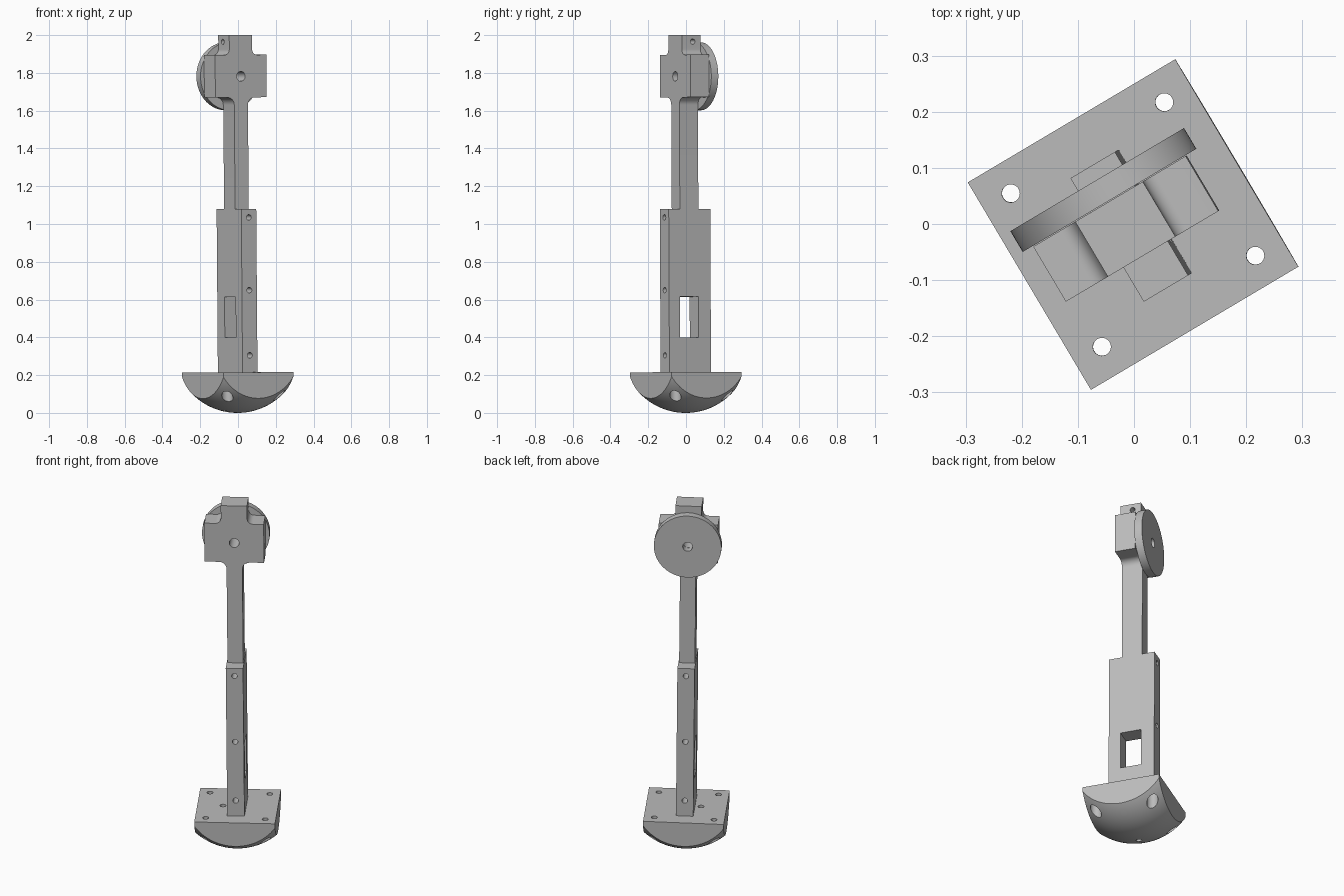
import bpy, bmesh, math
from mathutils import Matrix, Vector

old = bpy.data.objects.get("Cube")
if old:
    bpy.data.objects.remove(old, do_unlink=True)

grey = bpy.data.materials.new("plain grey")
grey.use_nodes = True
grey.diffuse_color = (0.5, 0.5, 0.5, 1)
grey.node_tree.nodes["Principled BSDF"].inputs["Base Color"].default_value = (0.5, 0.5, 0.5, 1)

# The whole assembly is turned about z and leans very slightly
PLACE = Matrix.Rotation(math.radians(30.7), 4, 'Z') @ Matrix.Rotation(-0.009, 4, 'Y')
AXIS = {'X': Matrix.Rotation(math.pi / 2, 4, 'Y'),
        'Y': Matrix.Rotation(math.pi / 2, 4, 'X'),
        'Z': Matrix.Identity(4)}


def make(name, bm):
    bmesh.ops.recalc_face_normals(bm, faces=bm.faces)
    mesh = bpy.data.meshes.new(name)
    bm.to_mesh(mesh)
    bm.free()
    mesh.materials.append(grey)
    ob = bpy.data.objects.new(name, mesh)
    bpy.context.collection.objects.link(ob)
    return ob


def box(name, lo, hi):
    bm = bmesh.new()
    lo, hi = Vector(lo), Vector(hi)
    m = Matrix.Translation((lo + hi) / 2) @ Matrix.Diagonal((*(hi - lo), 1))
    bmesh.ops.create_cube(bm, size=1, matrix=m)
    return make(name, bm)


def cylinder(name, centre, radius, length, axis, sides=32):
    bm = bmesh.new()
    bmesh.ops.create_cone(bm, cap_ends=True, segments=sides, radius1=radius, radius2=radius,
                          depth=length, matrix=Matrix.Translation(centre) @ AXIS[axis])
    return make(name, bm)


def combine(ob, tools, operation='DIFFERENCE'):
    """Apply boolean tools to an object and remove them."""
    for tool in tools:
        mod = ob.modifiers.new("cut", 'BOOLEAN')
        mod.object, mod.operation, mod.solver = tool, operation, 'EXACT'
    dg = bpy.context.evaluated_depsgraph_get()
    mesh = bpy.data.meshes.new_from_object(ob.evaluated_get(dg))
    ob.modifiers.clear()
    ob.data = mesh
    for tool in tools:
        bpy.data.objects.remove(tool, do_unlink=True)


# Foot: square block with a spherical underside
foot = box("foot", (-0.215, -0.215, -0.1), (0.215, 0.215, 0.215))
R = 0.338
bm = bmesh.new()
bmesh.ops.create_uvsphere(bm, u_segments=96, v_segments=64, radius=R,
                          matrix=Matrix.Translation((0, 0, R)))
combine(foot, [make("ball", bm)], 'INTERSECT')

# Counterbored screw holes and one cable hole
cutters = [cylinder("hole", (-0.078, 0, 0.1), 0.016, 0.4, 'Z')]
for sx in (-1, 1):
    for sy in (-1, 1):
        x, y = 0.159 * sx, 0.159 * sy
        cutters += [cylinder("hole", (x, y, 0.1), 0.016, 0.4, 'Z'),
                    cylinder("counterbore", (x, y, 0.05), 0.03, 0.22, 'Z')]
combine(foot, cutters)

# Lower column with side window and cross holes
column = box("lower_column", (-0.046, -0.128, 0.205), (0.046, 0.128, 1.08))
cutters = [box("window", (-0.2, -0.062, 0.4), (0.2, 0.053, 0.615))]
cutters += [cylinder("hole", (0, 0, z), 0.015, 0.4, 'Y', 24) for z in (0.305, 0.65, 1.035)]
combine(column, cutters)


def fillet(cx, cz, r, start, end, steps=8):
    arc = [math.radians(start + (end - start) * i / steps) for i in range(steps + 1)]
    return [(cx + r * math.cos(a), cz + r * math.sin(a)) for a in arc]


# Upper arm: shaft, cross block and top tab as one extruded profile
half = [(0.042, 1.07)]
half += fillet(0.042 + 0.04, 1.63, 0.04, 180, 90)
half += [(0.158, 1.67), (0.158, 1.895)]
half += fillet(0.07 + 0.03, 1.925, 0.03, 270, 180)
half += [(0.07, 2.0)]
outline = half + [(-x, z) for x, z in reversed(half)]
bm = bmesh.new()
face = bm.faces.new([bm.verts.new((x, -0.057, z)) for x, z in outline])
ext = bmesh.ops.extrude_face_region(bm, geom=[face])
verts = [g for g in ext["geom"] if isinstance(g, bmesh.types.BMVert)]
bmesh.ops.translate(bm, verts=verts, vec=(0, 0.114, 0))
arm = make("upper_arm", bm)
combine(arm, [cylinder("axle_hole", (0, 0, 1.782), 0.026, 0.4, 'Y'),
              cylinder("tab_hole", (0, 0.01, 1.965), 0.014, 0.4, 'X', 24)])

# Wheel disc behind the block
wheel = cylinder("wheel", (0, 0.08, 1.782), 0.18, 0.043, 'Y', 96)
combine(wheel, [cylinder("axle_hole", (0, 0.08, 1.782), 0.026, 0.4, 'Y')])

# Place all parts and shade smooth with sharp edges kept
bpy.ops.object.select_all(action='DESELECT')
for ob in (foot, column, arm, wheel):
    ob.data.transform(PLACE)
    ob.select_set(True)
bpy.context.view_layer.objects.active = foot
bpy.ops.object.shade_smooth_by_angle(angle=math.radians(30))
